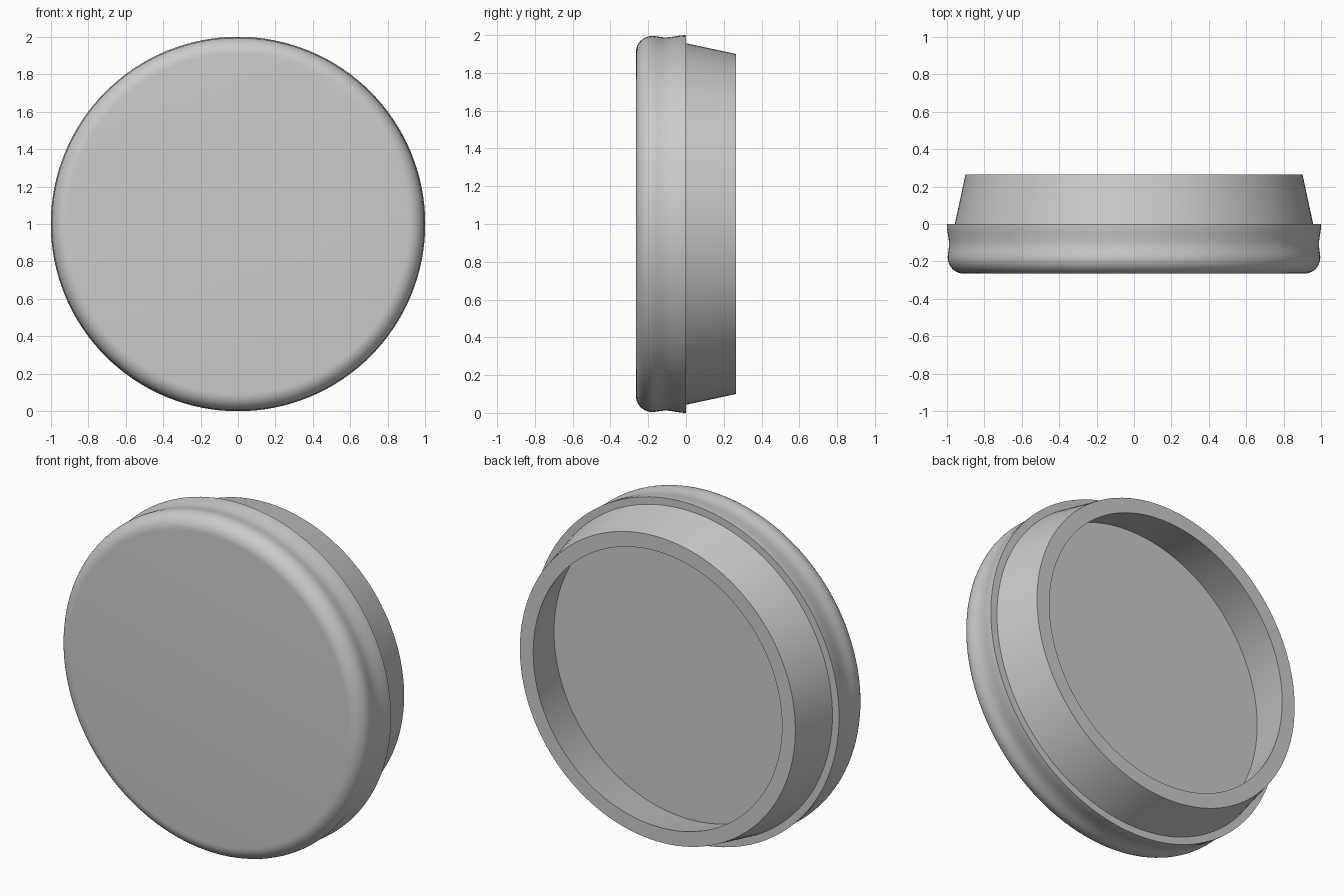
import bpy, bmesh, math

cube = bpy.data.objects.get("Cube")
if cube:
    bpy.data.objects.remove(cube)

SEGMENTS = 128

grey = bpy.data.materials.new("plain grey")
grey.use_nodes = True
colour = (0.6, 0.6, 0.6, 1)
grey.diffuse_color = colour
grey.node_tree.nodes["Principled BSDF"].inputs["Base Color"].default_value = colour


def arc(r, y, size, steps=10):
    """Rounded front edge, from the flat face round to the side."""
    return [(r + size * math.sin(math.pi / 2 * i / steps),
             y - size * math.cos(math.pi / 2 * i / steps)) for i in range(steps + 1)]


def swell(r0, y0, r1, y1, steps=8):
    """Smooth S-shaped run between two points of the side."""
    return [(r0 + (r1 - r0) * (1 - math.cos(math.pi * i / steps)) / 2,
             y0 + (y1 - y0) * i / steps) for i in range(1, steps + 1)]


def lathe(name, profile):
    """Spin a (radius, y) profile about the front-to-back axis and cap both ends."""
    bm = bmesh.new()
    rings = []
    for r, y in profile:
        rings.append([bm.verts.new((r * math.cos(2 * math.pi * i / SEGMENTS), y,
                                    1 + r * math.sin(2 * math.pi * i / SEGMENTS)))
                      for i in range(SEGMENTS)])
    for a, b in zip(rings, rings[1:]):
        for i in range(SEGMENTS):
            j = (i + 1) % SEGMENTS
            bm.faces.new((a[i], a[j], b[j], b[i]))
    bm.faces.new(rings[0])
    bm.faces.new(rings[-1])
    bmesh.ops.recalc_face_normals(bm, faces=bm.faces)
    mesh = bpy.data.meshes.new(name)
    bm.to_mesh(mesh)
    bm.free()
    mesh.materials.append(grey)
    obj = bpy.data.objects.new(name, mesh)
    bpy.context.collection.objects.link(obj)
    bpy.ops.object.select_all(action="DESELECT")
    obj.select_set(True)
    bpy.context.view_layer.objects.active = obj
    bpy.ops.object.shade_smooth_by_angle(angle=math.radians(30))
    return obj


# Rounded face, slightly waisted side, flange, tapered skirt and hollow back
front = arc(0.91, -0.18, 0.085)
side = swell(0.995, -0.18, 0.988, -0.11) + swell(0.988, -0.11, 1.0, 0.0)
skirt = [(0.957, 0.0), (0.90, 0.265)]
hollow = [(0.813, 0.265), (0.873, -0.015)]
lathe("round_cap", front + side + skirt + hollow)
